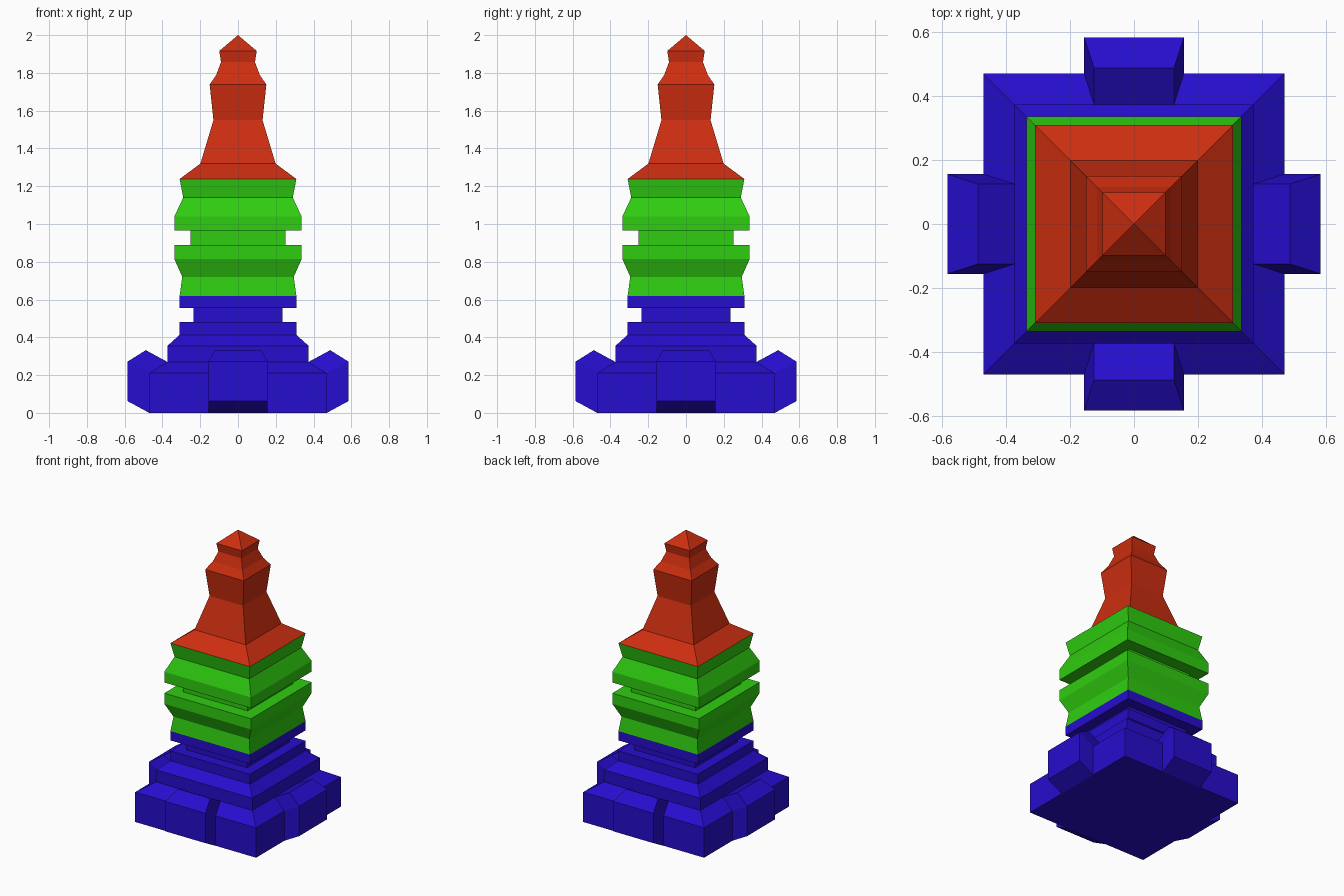
import bpy, bmesh
from mathutils import Matrix
from math import pi

if "Cube" in bpy.data.objects:
    bpy.data.objects.remove(bpy.data.objects["Cube"])


def material(name, rgb):
    m = bpy.data.materials.new(name)
    m.diffuse_color = (*rgb, 1)
    m.use_nodes = True
    m.node_tree.nodes["Principled BSDF"].inputs["Base Color"].default_value = m.diffuse_color
    return m


def finish(bm, name, mat):
    bmesh.ops.recalc_face_normals(bm, faces=bm.faces)
    me = bpy.data.meshes.new(name)
    bm.to_mesh(me)
    bm.free()
    me.materials.append(mat)
    ob = bpy.data.objects.new(name, me)
    bpy.context.collection.objects.link(ob)
    return ob


def square_tower(name, profile, mat, cap_bottom=False):
    """Stack square rings given as (half width, height); zero width is a tip."""
    bm = bmesh.new()
    rings = []
    for r, z in profile:
        if r == 0:
            rings.append([bm.verts.new((0, 0, z))] * 4)
        else:
            rings.append([bm.verts.new((sx * r, sy * r, z))
                          for sx, sy in ((-1, -1), (1, -1), (1, 1), (-1, 1))])
    for a, b in zip(rings, rings[1:]):
        for i in range(4):
            j = (i + 1) % 4
            quad = [a[i], a[j], b[j], b[i]]
            bm.faces.new(list(dict.fromkeys(quad)))
    if cap_bottom:
        bm.faces.new(rings[0][::-1])
    return finish(bm, name, mat)


blue = material("blue", (0.019, 0.004, 0.61))
green = material("green", (0.028, 0.61, 0.005))
red = material("red", (0.61, 0.027, 0.005))

# Stepped base
square_tower("base", [(.47, 0), (.47, .21), (.374, .27), (.374, .355), (.309, .413),
                      (.309, .481), (.236, .481), (.236, .555), (.309, .555),
                      (.309, .62)], blue, True)

# Middle body with a recessed waist
square_tower("body", [(.309, .62), (.295, .72), (.337, .815), (.337, .89), (.252, .89),
                      (.252, .965), (.337, .965), (.337, 1.04), (.29, 1.14),
                      (.309, 1.238)], green)

# Tapering spire with pointed finial
square_tower("spire", [(.309, 1.238), (.199, 1.32), (.13, 1.55), (.15, 1.738), (.115, 1.79),
                       (.09, 1.857), (.099, 1.916), (0, 2)], red)

# Four porches: the middle of the lowest wall and slope pushed outward and up
inner = [(.156, .47, 0), (.156, .47, .21), (.125, .374, .27)]
for k, side in enumerate(("front", "right", "back", "left")):
    bm = bmesh.new()
    cols = []
    for s in (-1, 1):
        a = [bm.verts.new((s * w, -d, z)) for w, d, z in inner]
        b = [bm.verts.new((s * w, -d - .114, z + .062)) for w, d, z in inner]
        cols.append((a, b))
        for i in range(2):
            bm.faces.new((a[i], b[i], b[i + 1], a[i + 1]))
    (la, lb), (ra, rb) = cols
    left, right = [la[0], *lb, la[2]], [ra[0], *rb, ra[2]]
    for i in range(4):
        bm.faces.new((left[i], right[i], right[i + 1], left[i + 1]))
    bm.transform(Matrix.Rotation(k * pi / 2, 4, 'Z'))
    finish(bm, side + "_porch", blue)
